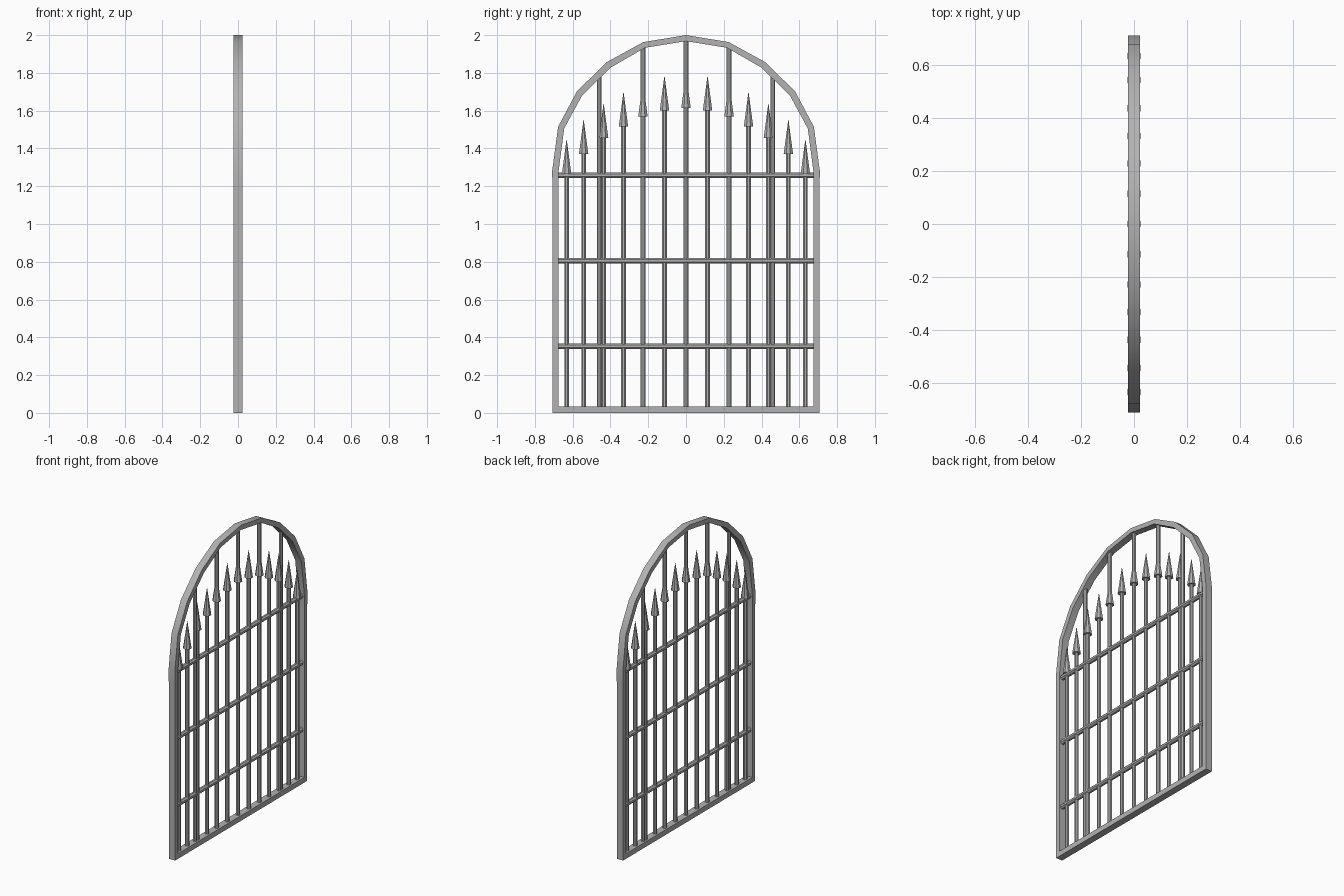
import bpy, bmesh, math
from mathutils import Vector

cube = bpy.data.objects.get("Cube")
if cube:
    bpy.data.objects.remove(cube, do_unlink=True)

# Single grey metal
metal = bpy.data.materials.new("grey_metal")
metal.use_nodes = True
GREY = (0.45, 0.45, 0.45, 1.0)
metal.diffuse_color = GREY
metal.node_tree.nodes["Principled BSDF"].inputs["Base Color"].default_value = GREY


def finish(name, bm):
    bmesh.ops.recalc_face_normals(bm, faces=bm.faces)
    mesh = bpy.data.meshes.new(name)
    bm.to_mesh(mesh)
    bm.free()
    mesh.materials.append(metal)
    obj = bpy.data.objects.new(name, mesh)
    bpy.context.collection.objects.link(obj)
    bpy.ops.object.select_all(action='DESELECT')
    obj.select_set(True)
    bpy.context.view_layer.objects.active = obj
    bpy.ops.object.shade_smooth_by_angle(angle=math.radians(30))
    return obj


def rod(name, start, end, r1, r2, sides=8):
    """Tapered rod from start to end, with a flat side facing x."""
    start, end = Vector(start), Vector(end)
    axis = end - start
    bm = bmesh.new()
    bmesh.ops.create_cone(bm, cap_ends=True, segments=sides, radius1=r1,
                          radius2=r2, depth=axis.length)
    turn = math.pi / sides
    for v in bm.verts:
        x, y = v.co.x, v.co.y
        v.co.x = x * math.cos(turn) - y * math.sin(turn)
        v.co.y = x * math.sin(turn) + y * math.cos(turn)
    rot = Vector((0, 0, 1)).rotation_difference(axis)
    for v in bm.verts:
        v.co = rot @ v.co + (start + end) / 2
    return finish(name, bm)


# Arched frame: half outlines (y, z) from the bottom corner to the crown
HALF_DEPTH = 0.0235
outer = [(0.706, 0), (0.706, 1.17), (0.709, 1.278), (0.677, 1.515),
         (0.577, 1.703), (0.418, 1.858), (0.226, 1.963), (0, 2.0)]
inner = [(0.675, 0.035), (0.675, 1.17), (0.675, 1.275), (0.645, 1.505),
         (0.550, 1.680), (0.399, 1.828), (0.217, 1.933), (0, 1.968)]


def full(half):
    return half + [(-y, z) for y, z in reversed(half[:-1])]


bm = bmesh.new()
rings = [[bm.verts.new((x, y, z)) for y, z in full(half)]
         for half, x in ((outer, HALF_DEPTH), (inner, HALF_DEPTH),
                         (inner, -HALF_DEPTH), (outer, -HALF_DEPTH))]
count = len(rings[0])
for k in range(4):
    a, b = rings[k], rings[(k + 1) % 4]
    for i in range(count):
        j = (i + 1) % count
        bm.faces.new((a[i], a[j], b[j], b[i]))
finish("arched_frame", bm)

# Horizontal rails
for i, z in enumerate((0.353, 0.806, 1.258)):
    rod(f"rail_{i + 1}", (0, -0.68, z), (0, 0.68, z), 0.0165, 0.0165)


def mirrored(y):
    return (("left", y), ("right", -y)) if y else (("middle", 0),)


# Long bars reaching up into the arch
for i, (y, top) in enumerate(((0, 1.98), (0.228, 1.94), (0.460, 1.785))):
    for side, sy in mirrored(y):
        rod(f"long_bar_{side}_{i}", (0, sy, 0.02), (0, sy, top), 0.0135, 0.0135)

# Spear bars with pointed heads
spears = ((0, 1.615), (0.114, 1.60), (0.228, 1.57), (0.331, 1.515),
          (0.436, 1.455), (0.542, 1.37), (0.632, 1.265))
for i, (y, z) in enumerate(spears):
    for side, sy in mirrored(y):
        rod(f"spear_bar_{side}_{i}", (0, sy, 0.02), (0, sy, z + 0.02), 0.0135, 0.0135)
        rod(f"spear_head_{side}_{i}", (0, sy, z), (0, sy, z + 0.18), 0.027, 0.001)
